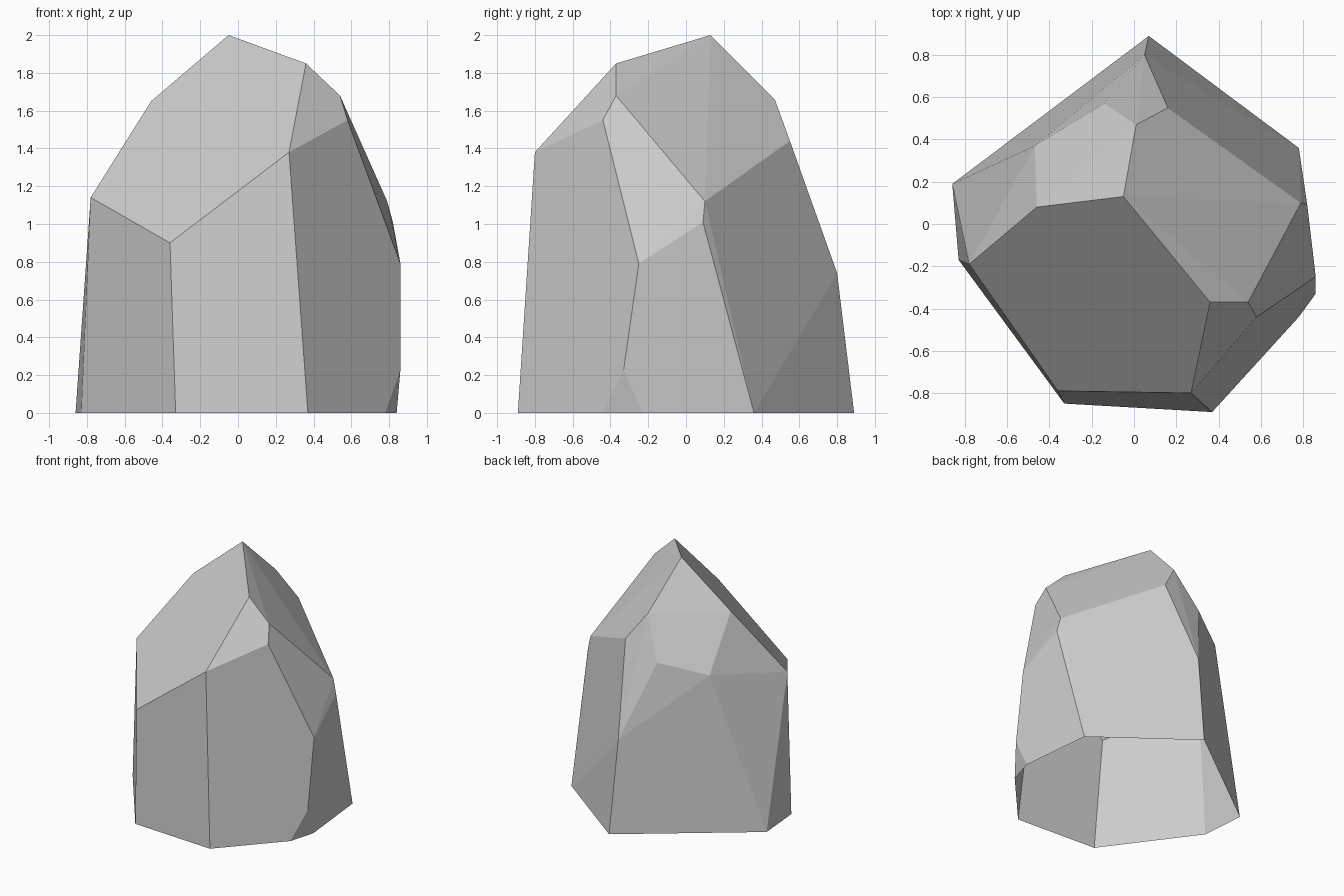
import bpy
import bmesh
import math

# Remove the default cube
cube = bpy.data.objects.get("Cube")
if cube:
    bpy.data.objects.remove(cube, do_unlink=True)


def make_material(name, color):
    material = bpy.data.materials.new(name)
    material.use_nodes = True
    material.diffuse_color = color
    shader = material.node_tree.nodes["Principled BSDF"]
    shader.inputs["Base Color"].default_value = color
    shader.inputs["Roughness"].default_value = 1
    return material


# Footprint outline on the ground
footprint = [
    (.07, .89), (.78, .36), (.84, -.23), (.78, -.44),
    (.37, -.89), (-.33, -.85), (-.83, -.17), (-.86, .19),
]

# Corners where the chiselled facets meet
summit_corners = [
    (-.05, .13, 2), (.36, -.37, 1.85), (.54, -.37, 1.68),
    (.58, -.44, 1.55), (-.46, .08, 1.65), (.01, .47, 1.66),
]
shoulder_corners = [
    (.27, -.8, 1.38), (-.36, -.79, .9), (-.78, -.19, 1.14),
    (-.47, .37, 1.24), (-.14, .57, 1.33), (.16, .55, 1.44),
    (.05, .8, .74), (.79, .1, 1.12), (.82, .09, 1.01),
    (.86, -.25, .79), (.86, -.33, .23),
]


def build_rock(name, corners, material):
    bm = bmesh.new()
    for corner in corners:
        bm.verts.new(corner)
    hull = bmesh.ops.convex_hull(bm, input=bm.verts[:])
    unused = set(hull["geom_interior"]) | set(hull["geom_unused"])
    loose = [v for v in unused if isinstance(v, bmesh.types.BMVert)]
    bmesh.ops.delete(bm, geom=loose, context="VERTS")
    bmesh.ops.recalc_face_normals(bm, faces=bm.faces[:])

    # Open underside
    underside = [f for f in bm.faces if f.normal.z < -.9]
    bmesh.ops.delete(bm, geom=underside, context="FACES")

    # Merge nearly coplanar triangles into broad flat facets
    bmesh.ops.dissolve_limit(bm, angle_limit=math.radians(4),
                             verts=bm.verts[:], edges=bm.edges[:])

    mesh = bpy.data.meshes.new(name)
    bm.to_mesh(mesh)
    bm.free()
    mesh.materials.append(material)
    rock = bpy.data.objects.new(name, mesh)
    bpy.context.collection.objects.link(rock)
    return rock


stone = make_material("stone_grey", (.6, .6, .6, 1))
ground_corners = [(x, y, 0) for x, y in footprint]
build_rock("rock", ground_corners + shoulder_corners + summit_corners, stone)
